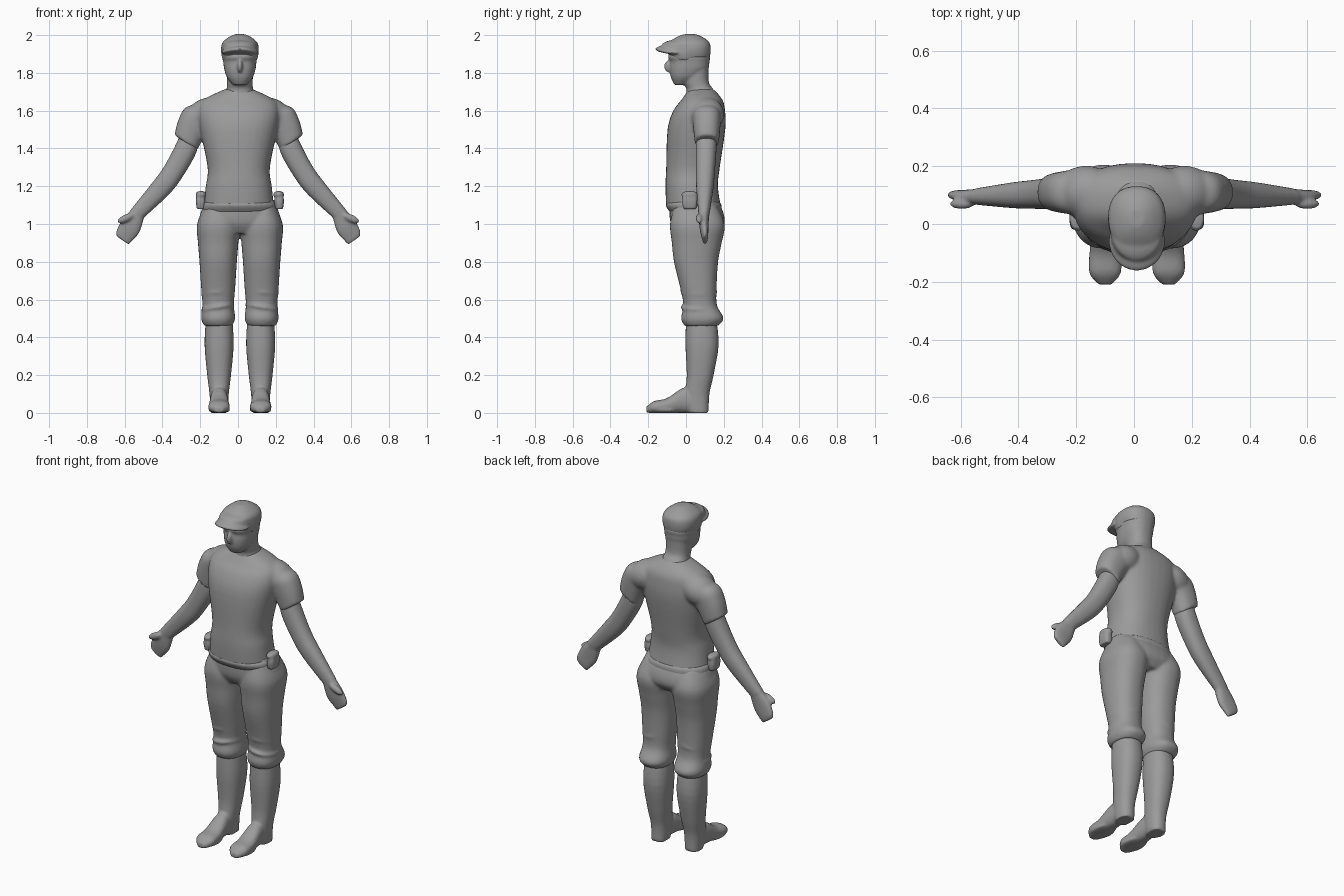
import bpy, bmesh, math
from mathutils import Vector, Matrix, Euler

default_cube = bpy.data.objects.get("Cube")
if default_cube:
    bpy.data.objects.remove(default_cube, do_unlink=True)

grey = bpy.data.materials.new("clay grey")
grey.use_nodes = True
grey.diffuse_color = (.33, .33, .33, 1)
grey.node_tree.nodes["Principled BSDF"].inputs["Base Color"].default_value = grey.diffuse_color

RIGHTWARD, BACKWARD, UPWARD = Vector((1, 0, 0)), Vector((0, 1, 0)), Vector((0, 0, 1))
ACROSS_ARM = Vector((.83, 0, .56))
SEGMENTS, STEPS = 32, 4
SIDES = {"left": 1, "right": -1}


def spline(before, start, end, after, t):
    """Catmull-Rom blend of one ring value."""
    slope_in, slope_out = (end - before) / 2, (after - start) / 2
    rise = end - start
    bend = 3 * rise - 2 * slope_in - slope_out
    twist = slope_in + slope_out - 2 * rise
    return start + t * (slope_in + t * (bend + t * twist))


def rounded(value, power):
    return math.copysign(abs(value) ** (2 / power), value)


def loft(bm, rings, u=RIGHTWARD, v=BACKWARD, power=2.3, side=1):
    """Skin rounded rings, each given as x, y, z, radius along u, radius along v."""
    last = len(rings) - 1
    dense = []
    for i in range(last):
        near = [rings[max(0, min(last, i + k))] for k in (-1, 0, 1, 2)]
        for step in range(STEPS):
            dense.append([spline(*values, step / STEPS) for values in zip(*near)])
    dense.append(rings[-1])
    loops = []
    for x, y, z, radius_u, radius_v in dense:
        loop = []
        for k in range(SEGMENTS):
            angle = math.tau * k / SEGMENTS
            point = Vector((x, y, z))
            point += u * radius_u * rounded(math.cos(angle), power)
            point += v * radius_v * rounded(math.sin(angle), power)
            point.x *= side
            loop.append(bm.verts.new(point))
        loops.append(loop)
    for lower, upper in zip(loops, loops[1:]):
        for k in range(SEGMENTS):
            n = (k + 1) % SEGMENTS
            bm.faces.new((lower[k], lower[n], upper[n], upper[k]))
    bm.faces.new(loops[0])
    bm.faces.new(loops[-1])


def column(bm, x, rows, **options):
    """Upright loft from rows of height, centre y, half width, half depth."""
    loft(bm, [(x, y, z, width, depth) for z, y, width, depth in rows], **options)


def blob(bm, centre, radii, tilt=0, side=1):
    """Ellipsoid, tilted about the front-to-back axis."""
    place = Vector(centre)
    place.x *= side
    matrix = Matrix.LocRotScale(place, Euler((0, tilt * side, 0)), Vector(radii))
    bmesh.ops.create_uvsphere(bm, u_segments=SEGMENTS, v_segments=16, radius=1, matrix=matrix)


def finish(name, bm, voxel=.008, relax=3, shift=.01):
    """Fuse the pieces of one part into a single smooth skin."""
    bmesh.ops.recalc_face_normals(bm, faces=bm.faces[:])
    mesh = bpy.data.meshes.new(name)
    bm.to_mesh(mesh)
    bm.free()
    mesh.materials.append(grey)
    part = bpy.data.objects.new(name, mesh)
    part.location.x = shift
    bpy.context.scene.collection.objects.link(part)
    fuse = part.modifiers.new("fuse", "REMESH")
    fuse.mode, fuse.voxel_size, fuse.use_smooth_shade = "VOXEL", voxel, True
    soften = part.modifiers.new("soften", "SMOOTH")
    soften.factor, soften.iterations = .5, relax


# Shirt: torso with sloping shoulders and short sleeves
bm = bmesh.new()
column(bm, 0, [(1.09, .04, .187, .145), (1.2, .03, .175, .139), (1.3, .037, .165, .142),
               (1.5, .055, .205, .153), (1.6, .07, .215, .137), (1.66, .085, .185, .107),
               (1.715, .08, .07, .065)])
for side in SIDES.values():
    blob(bm, (.17, .11, 1.58), (.11, .092, .086), tilt=.4, side=side)
    sleeve = [(.1, 1.6, .06), (.2, 1.575, .086), (.25, 1.51, .082), (.28, 1.43, .073)]
    loft(bm, [(x, .11, z, r, r * .87) for x, z, r in sleeve], u=ACROSS_ARM, side=side)
finish("shirt", bm, relax=12, shift=.004)

# Trousers: pelvis, two legs, soft knee folds and gathered cuffs
bm = bmesh.new()
column(bm, 0, [(1.13, .04, .182, .125), (1.06, .055, .208, .143), (1, .062, .218, .142),
               (.95, .06, .19, .11)])
for side in SIDES.values():
    column(bm, .115, [(1.1, .05, .07, .11), (1, .06, .112, .145), (.9, .057, .107, .132),
                      (.8, .053, .099, .117), (.66, .066, .09, .096), (.57, .075, .083, .089),
                      (.5, .087, .09, .113), (.46, .08, .074, .088)], side=side)
    for height in (.56, .64):
        blob(bm, (.117, .068, height), (.09, .099, .022), tilt=.15, side=side)
finish("trousers", bm, relax=7)

# Waist belt
bm = bmesh.new()
column(bm, 0, [(1.12, .04, .184, .134), (1.1, .04, .197, .149), (1.06, .052, .196, .136)])
finish("belt", bm, relax=5, shift=.006)

for label, side in SIDES.items():
    # Belt pouch with a flap
    bm = bmesh.new()
    column(bm, .208, [(1.08, .02, .02, .034), (1.12, .02, .025, .04), (1.17, .02, .02, .034)],
           power=3.5, side=side)
    blob(bm, (.205, .02, 1.155), (.029, .045, .02), side=side)
    finish(label + "_pouch", bm, voxel=.006)

    # Bare arm following a bowed path, then the mitten-like hand and thumb
    bm = bmesh.new()
    arm = []
    for t, radius, depth in [(0, .05, .05), (.2, .059, .055), (.5, .056, .05),
                             (.7, .054, .045), (1, .04, .029)]:
        arm.append((.25 + .29 * t ** 1.6, .11 - .015 * t, 1.5 - .45 * t, radius, depth))
    loft(bm, arm, u=ACROSS_ARM, side=side)
    loft(bm, [(.53, .095, 1.06, .038, .028), (.57, .095, .99, .057, .024),
              (.605, .1, .935, .049, .017), (.612, .1, .912, .038, .011)], u=ACROSS_ARM, side=side)
    blob(bm, (.597, .07, 1.03), (.047, .018, .02), tilt=.43, side=side)
    finish(label + "_arm", bm, voxel=.007, relax=4, shift=.002)

    # Boot: calf shaft, foot resting on the ground, and sole
    bm = bmesh.new()
    column(bm, .11, [(.5, .08, .07, .08), (.36, .085, .077, .088), (.2, .075, .063, .071),
                     (.1, .06, .051, .064), (0, .065, .045, .055)], side=side)
    foot = [(.09, .04, .04), (0, .045, .068), (-.1, .054, .039), (-.17, .055, .031), (-.21, .022, .016)]
    loft(bm, [(.11, y, height, width, height) for y, width, height in foot],
         v=UPWARD, side=side)
    blob(bm, (.11, -.12, .014), (.059, .09, .014), side=side)
    finish(label + "_boot", bm, relax=4)

# Head: neck flaring into the collar, skull with a tapered jaw, and nose
bm = bmesh.new()
column(bm, 0, [(1.66, .08, .095, .085), (1.71, .075, .072, .072), (1.75, .055, .068, .066),
               (1.84, .05, .072, .07)])
column(bm, 0, [(1.735, -.03, .035, .03), (1.775, -.005, .068, .075), (1.82, .015, .083, .102),
               (1.86, .02, .088, .104), (1.89, .016, .091, .111), (1.95, .02, .07, .08)])
blob(bm, (0, -.09, 1.835), (.015, .026, .034))
finish("head", bm, voxel=.006, relax=8)

# Flat cap: rounded crown sloping into a brim that droops at its sides
bm = bmesh.new()
column(bm, 0, [(1.88, .02, .092, .106), (1.92, .02, .1, .111), (1.96, .018, .093, .107),
               (1.99, .02, .058, .068), (2.005, .02, .025, .03)])
blob(bm, (0, -.06, 1.926), (.098, .103, .024))
blob(bm, (0, -.035, 1.943), (.092, .095, .034))
for vert in bm.verts:
    if vert.co.y < 0 and vert.co.z < 1.95:
        vert.co.z -= 2 * vert.co.x ** 2
finish("cap", bm, voxel=.006, relax=8)
